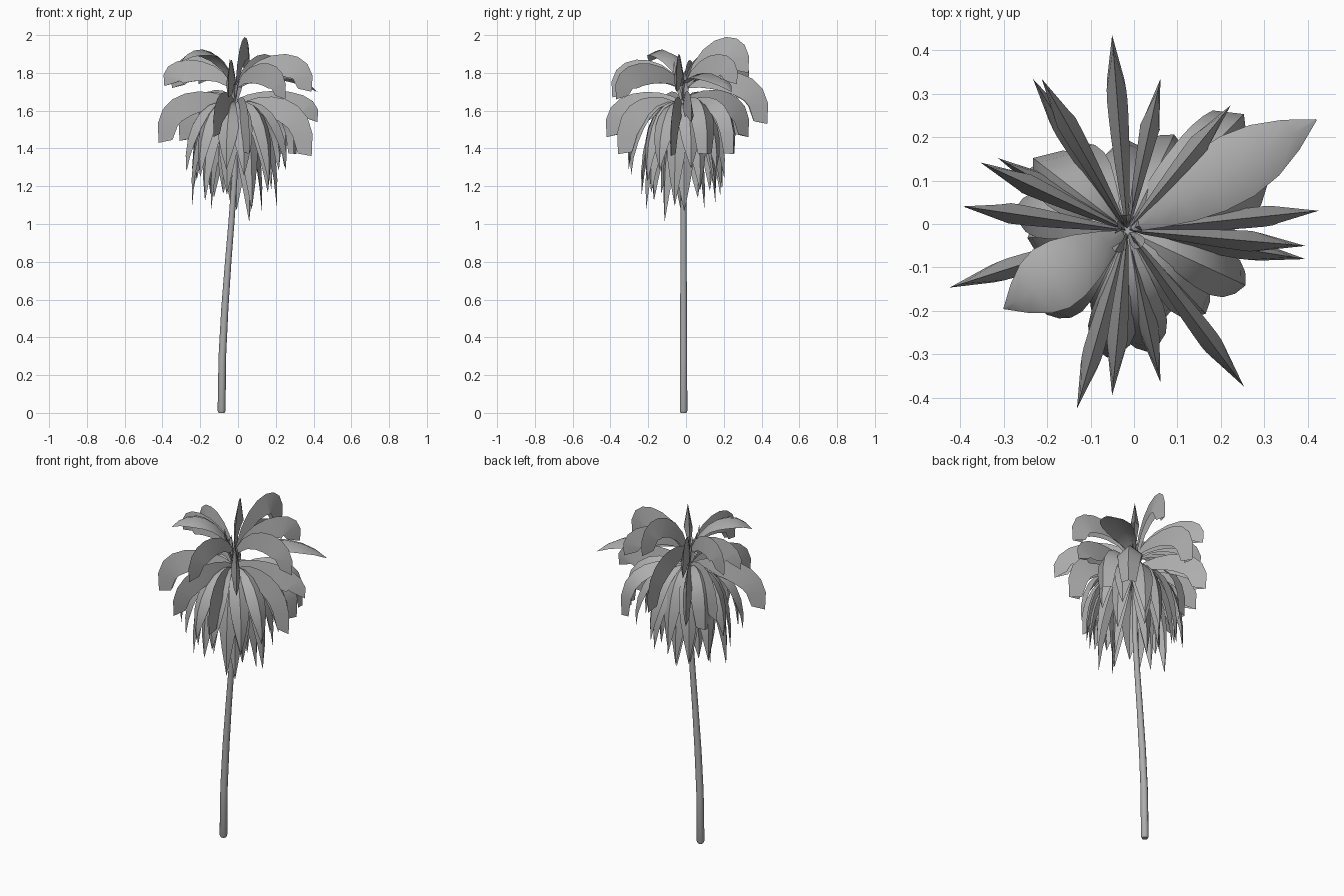
import bpy
import bmesh
import math
import random
from mathutils import Vector

random.seed(4)
if "Cube" in bpy.data.objects:
    bpy.data.objects.remove(bpy.data.objects["Cube"])

grey = bpy.data.materials.new("plain grey")
grey.use_nodes = True
colour = (0.42, 0.42, 0.42, 1)
grey.diffuse_color = colour
grey.node_tree.nodes["Principled BSDF"].inputs["Base Color"].default_value = colour

CENTRE = Vector((-0.015, -0.015, 0))
BLUNT = [0.25, 0.5, 0.72, 0.88, 0.97, 1, 0.95, 0.85, 0.6]
POINTED = [0.12, 0.45, 0.75, 0.95, 1, 0.85, 0.5, 0.02]


def finish(name, bm):
    mesh = bpy.data.meshes.new(name)
    bm.to_mesh(mesh)
    bm.free()
    mesh.materials.append(grey)
    obj = bpy.data.objects.new(name, mesh)
    bpy.context.collection.objects.link(obj)
    bpy.ops.object.select_all(action="DESELECT")
    obj.select_set(True)
    bpy.context.view_layer.objects.active = obj
    bpy.ops.object.shade_smooth_by_angle(angle=math.radians(50))


def blade(name, azimuth, controls, width, spread, outline):
    """Leaf folded along its rib; controls are (radius, height) Bezier points."""
    out = Vector((math.cos(azimuth), math.sin(azimuth), 0))
    side = Vector((-out.y, out.x, 0))
    up = Vector((0, 0, 1))
    a, b, c, d = [CENTRE + out * r + up * z for r, z in controls]
    bm = bmesh.new()
    rows = []
    for i, share in enumerate(outline):
        t = i / (len(outline) - 1)
        s = 1 - t
        rib = a * s**3 + b * 3 * s * s * t + c * 3 * s * t * t + d * t**3
        tangent = ((b - a) * s * s + (c - b) * 2 * s * t + (d - c) * t * t).normalized()
        w = width * share
        down = side.cross(tangent) * w * math.cos(spread)
        across = side * w * math.sin(spread)
        rows.append([bm.verts.new(p) for p in (rib + down - across, rib, rib + down + across)])
    for r0, r1 in zip(rows, rows[1:]):
        for k in (0, 1):
            bm.faces.new((r0[k], r1[k], r1[k + 1], r0[k + 1]))
    finish(name, bm)


def frond(name, tip, crest, end, width=0.125, spread=0.19, outline=BLUNT, bulge=1.15):
    """Arching frond reaching over tip (x, y), with crest and end heights."""
    v = Vector((*tip, 0)) - CENTRE
    reach, base = v.length, min(1.74, crest - 0.04)
    pull = (crest - (base + end) / 8) / 0.75
    controls = [(0.01, base), (reach * 0.27, pull), (reach * bulge, pull), (reach, end)]
    blade(name, math.atan2(v.y, v.x), controls, width, spread, outline)


# Trunk: a slightly leaning tapered tube
path = [(-0.087, 0, 0.016), (-0.087, 0.012, 0.021), (-0.083, 0.3, 0.02), (-0.07, 0.55, 0.019),
        (-0.052, 0.8, 0.017), (-0.034, 1.02, 0.016), (-0.018, 1.25, 0.015), (-0.012, 1.66, 0.013)]
bm = bmesh.new()
rings = []
for x, z, r in path:
    rings.append([bm.verts.new((x + r * math.cos(k * math.pi / 5),
                                -0.013 + r * math.sin(k * math.pi / 5), z)) for k in range(10)])
for lo, hi in zip(rings, rings[1:]):
    for k in range(10):
        j = (k + 1) % 10
        bm.faces.new((lo[k], lo[j], hi[j], hi[k]))
bm.faces.new(rings[0][::-1])
bm.faces.new(rings[-1])
finish("trunk", bm)

# Upper fronds, arching high
upper = [((0.06, 0.33), 1.99, 1.8), ((-0.21, 0.33), 1.9, 1.74), ((0.39, -0.05), 1.9, 1.7),
         ((-0.39, 0.04), 1.87, 1.73), ((-0.05, -0.39), 1.87, 1.67), ((0.22, 0.27), 1.9, 1.74),
         ((-0.35, 0.14), 1.89, 1.72), ((0.25, -0.37), 1.85, 1.66)]
for tip, crest, end in upper:
    frond("upper_frond", tip, crest, end)

# Lower fronds, drooping outwards
lower = [((0.42, 0.03), 1.7, 1.54), ((0.39, -0.08), 1.66, 1.36), ((-0.42, -0.145), 1.69, 1.43),
         ((-0.05, 0.43), 1.8, 1.53), ((-0.13, -0.42), 1.69, 1.46), ((0.06, -0.36), 1.66, 1.37),
         ((-0.23, 0.33), 1.7, 1.46), ((-0.31, 0.15), 1.69, 1.44)]
for tip, crest, end in lower:
    frond("lower_frond", tip, crest, end)

# Broad, flatter fronds
frond("broad_frond", (0.42, 0.24), 1.8, 1.7, 0.085, 1.2, POINTED, 0.75)
frond("broad_frond", (-0.3, -0.195), 1.92, 1.86, 0.085, 1.2, POINTED, 0.8)
for tip in ((0.25, 0.25), (0.31, 0.11), (-0.23, 0.15)):
    frond("hanging_frond", tip, 1.66, 1.37, 0.085, 0.9)

# Young upright leaves at the heart of the crown
for k in range(5):
    r = random.uniform(0.02, 0.06)
    top = random.uniform(1.75, 1.9)
    blade("young_leaf", k * 1.26 + 0.4, [(0, 1.62), (0.01, 1.7), (r * 0.6, 1.76), (r, top)],
          0.022, 0.9, POINTED)

# Skirt of hanging leaves in layered rings: count, bulge radius, top, tip height
for count, bulge, top, low in ((13, 0.285, 1.64, 1.24), (11, 0.24, 1.6, 1.16), (6, 0.14, 1.54, 1.1)):
    for k in range(count):
        angle = (k + random.uniform(-0.25, 0.25)) * math.tau / count + bulge * 9
        r = bulge * random.uniform(0.88, 1.05) * (1 - 0.2 * max(0, math.sin(angle)) ** 6)
        end = low + random.uniform(-0.09, 0.07)
        blade("skirt_leaf", angle, [(0.01, top), (r * 0.7, top + 0.06), (r * 1.1, top - 0.16), (r, end)],
              0.062, 1.1, POINTED)
